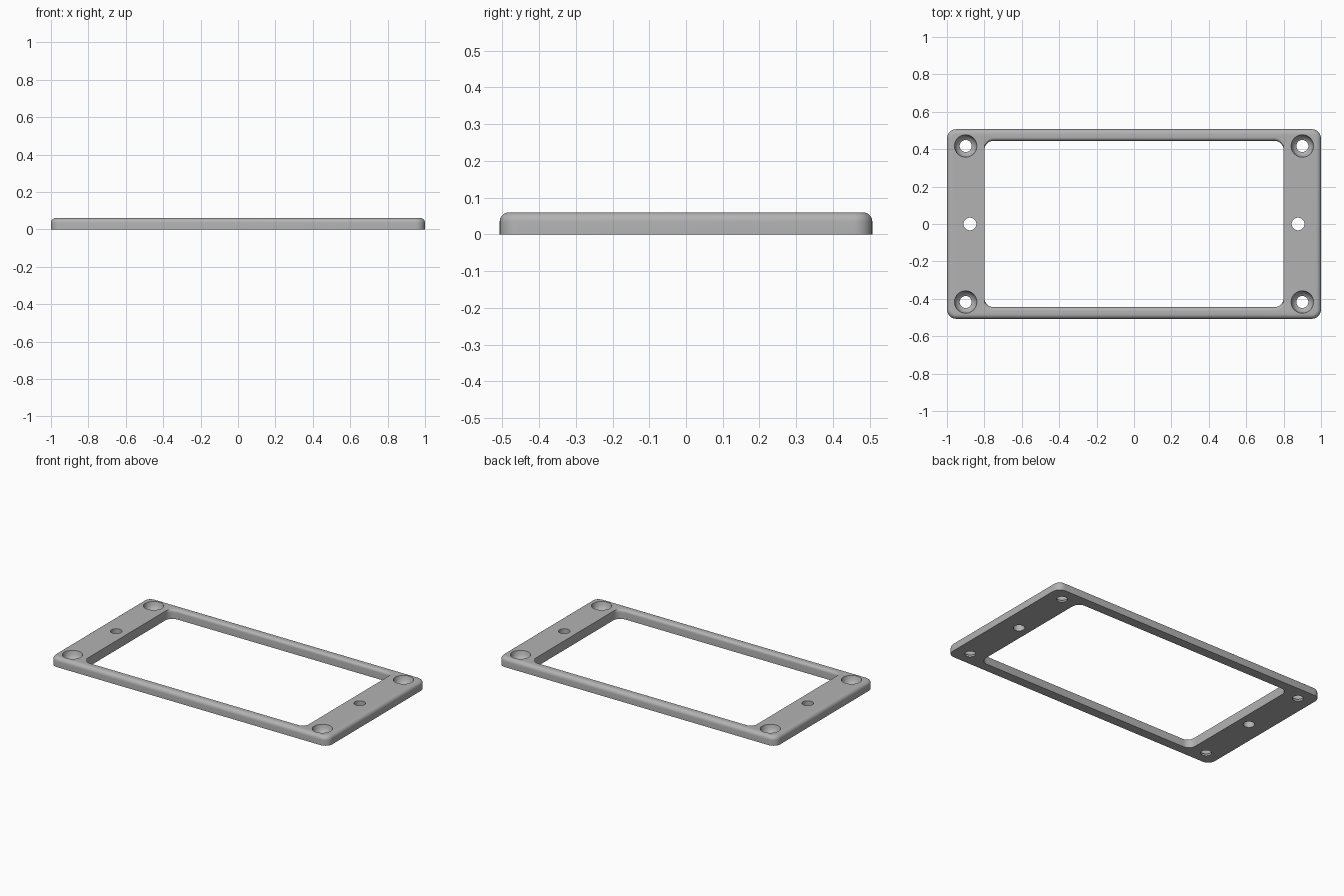
import bpy, bmesh
from math import sin, cos, pi, radians

cube = bpy.data.objects.get("Cube")
if cube:
    bpy.data.objects.remove(cube, do_unlink=True)

HX, HY, H = 1.0, 0.507, 0.06      # outer half sizes and height
IX, IY = 0.80, 0.445              # opening half sizes
CORNER, OUT_R, IN_R = 0.05, 0.025, 0.018
ARC = 8

grey = bpy.data.materials.new("satin grey")
grey.use_nodes = True
colour = (0.45, 0.45, 0.45, 1)
grey.diffuse_color = colour
grey.node_tree.nodes["Principled BSDF"].inputs["Base Color"].default_value = colour


def make_object(name, bm):
    bmesh.ops.recalc_face_normals(bm, faces=bm.faces)
    mesh = bpy.data.meshes.new(name)
    bm.to_mesh(mesh)
    bm.free()
    mesh.materials.append(grey)
    obj = bpy.data.objects.new(name, mesh)
    bpy.context.collection.objects.link(obj)
    return obj


def rounded_rect(bm, hx, hy, r, z):
    """Ring of vertices around a rounded rectangle."""
    ring = []
    for q, (sx, sy) in enumerate([(1, 1), (-1, 1), (-1, -1), (1, -1)]):
        for i in range(ARC + 1):
            a = (q + i / ARC) * pi / 2
            ring.append(bm.verts.new((sx * (hx - r) + r * cos(a),
                                      sy * (hy - r) + r * sin(a), z)))
    return ring


def circle(bm, x, y, r, z, n=48):
    return [bm.verts.new((x + r * cos(2 * pi * i / n), y + r * sin(2 * pi * i / n), z))
            for i in range(n)]


def bridge(bm, a, b):
    n = len(a)
    for i in range(n):
        bm.faces.new((a[i], a[(i + 1) % n], b[(i + 1) % n], b[i]))


# Frame: outer wall, rounded rim, flat top, opening wall, flat underside
bm = bmesh.new()
rings = [rounded_rect(bm, HX, HY, CORNER, 0)]
steps = [i / 6 * pi / 2 for i in range(7)]
for a in steps:
    d = OUT_R * (1 - cos(a))
    rings.append(rounded_rect(bm, HX - d, HY - d, CORNER - d, H - OUT_R * (1 - sin(a))))
# The opening is rounded over on the long bars only
for a in reversed(steps):
    d = IN_R * (1 - cos(a))
    rings.append(rounded_rect(bm, IX, IY + d, CORNER, H - IN_R * (1 - sin(a))))
rings.append(rounded_rect(bm, IX, IY, CORNER, 0))
for i, ring in enumerate(rings):
    bridge(bm, ring, rings[(i + 1) % len(rings)])
frame = make_object("mounting_frame", bm)

# Hole cutters: countersunk corner holes and plain middle holes
SINK = [(0.032, -0.02), (0.032, 0.012), (0.045, 0.02), (0.055, 0.036), (0.06, H), (0.06, 0.08)]
PLAIN = [(0.034, -0.02), (0.034, 0.08)]
holes = [(sx * 0.9, sy * 0.417, SINK) for sx in (-1, 1) for sy in (-1, 1)]
holes += [(sx * 0.877, 0, PLAIN) for sx in (-1, 1)]
bm = bmesh.new()
for x, y, profile in holes:
    stack = [circle(bm, x, y, r, z) for r, z in profile]
    for low, high in zip(stack, stack[1:]):
        bridge(bm, low, high)
    bm.faces.new(stack[0])
    bm.faces.new(stack[-1])
cutter = make_object("hole_cutters", bm)
cutter.hide_render = True

cut = frame.modifiers.new("holes", 'BOOLEAN')
cut.operation = 'DIFFERENCE'
cut.solver = 'EXACT'
cut.object = cutter
bpy.context.view_layer.objects.active = frame
frame.select_set(True)
bpy.ops.object.modifier_apply(modifier=cut.name)
bpy.data.objects.remove(cutter, do_unlink=True)
bpy.ops.object.shade_smooth_by_angle(angle=radians(35))
